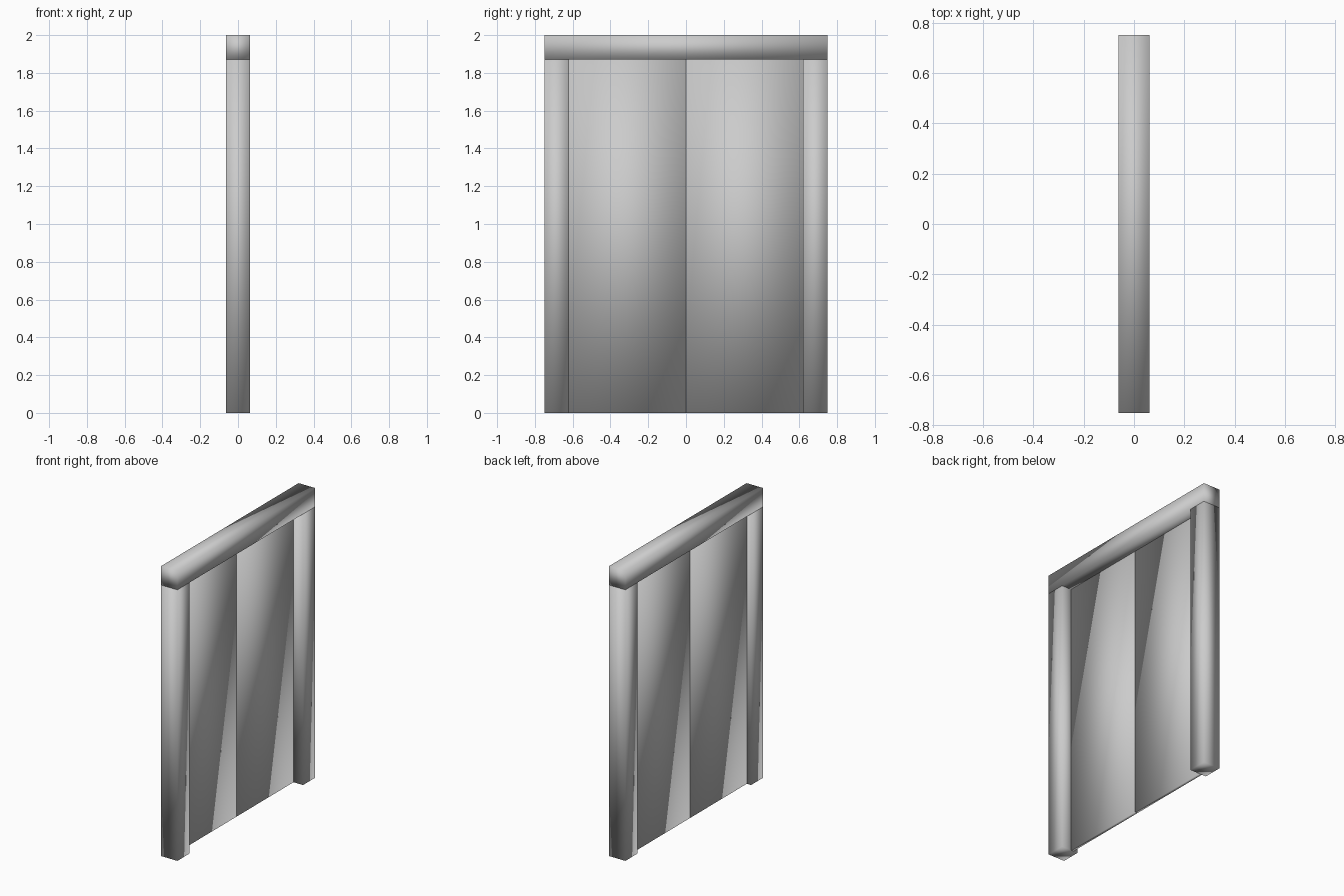
import bpy
import bmesh
from mathutils import Vector

cube = bpy.data.objects.get("Cube")
if cube:
    bpy.data.objects.remove(cube, do_unlink=True)

HALF_WIDTH = 0.75
HALF_DEPTH = 0.0625
INNER = 0.62
HEAD = 1.87

# One grey for the whole door
grey = bpy.data.materials.new("light grey")
grey.use_nodes = True
colour = (0.6, 0.6, 0.6, 1)
grey.diffuse_color = colour
grey.node_tree.nodes["Principled BSDF"].inputs["Base Color"].default_value = colour


def box(name, low, high):
    """Smooth-shaded box between two corners."""
    low, high = Vector(low), Vector(high)
    bm = bmesh.new()
    bmesh.ops.create_cube(bm, size=1)
    bmesh.ops.scale(bm, vec=high - low, verts=bm.verts)
    for face in bm.faces:
        face.smooth = True
    mesh = bpy.data.meshes.new(name)
    bm.to_mesh(mesh)
    bm.free()
    mesh.materials.append(grey)
    obj = bpy.data.objects.new(name, mesh)
    obj.location = (low + high) / 2
    bpy.context.collection.objects.link(obj)
    return obj


# Lintel across the top
box("lintel", (-HALF_DEPTH, -HALF_WIDTH, HEAD), (HALF_DEPTH, HALF_WIDTH, 2))

# A post and a thin door leaf on each side
for side, sign in (("front", -1), ("back", 1)):
    y0, y1 = sorted((sign * INNER, sign * HALF_WIDTH))
    box(side + "_post", (-HALF_DEPTH, y0, 0), (HALF_DEPTH, y1, HEAD))
    y0, y1 = sorted((0, sign * INNER))
    box(side + "_door_leaf", (-0.03, y0, 0), (-0.01, y1, HEAD))
